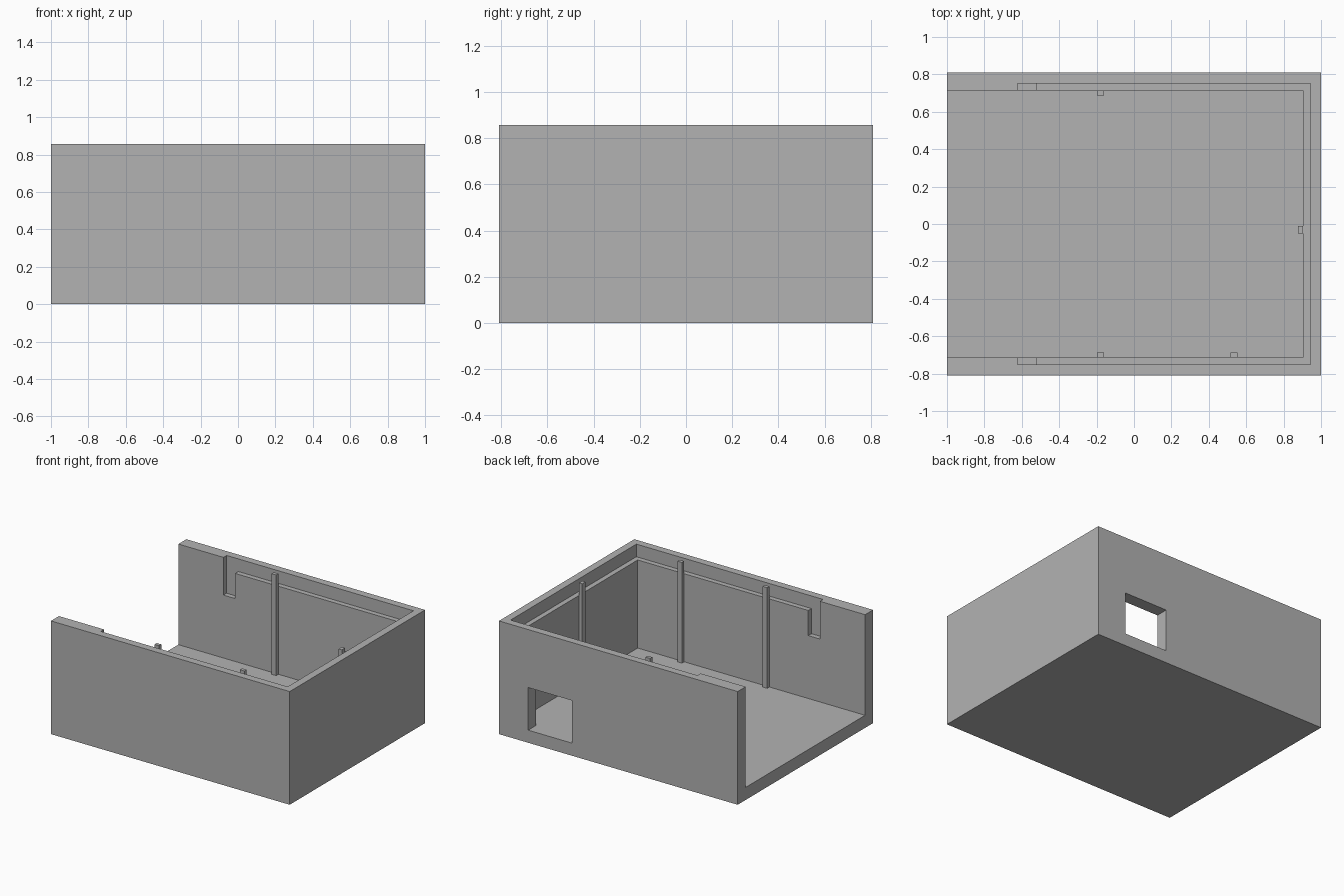
import bpy
import bmesh

if "Cube" in bpy.data.objects:
    bpy.data.objects.remove(bpy.data.objects["Cube"], do_unlink=True)

# Single plain grey
GREY = (0.448, 0.448, 0.448, 1.0)
grey = bpy.data.materials.new("plain grey")
grey.use_nodes = True
grey.diffuse_color = GREY
grey.node_tree.nodes["Principled BSDF"].inputs["Base Color"].default_value = GREY


def box(name, low, high):
    """Axis-aligned box between two corners."""
    bm = bmesh.new()
    bmesh.ops.create_cube(bm, size=1)
    for v in bm.verts:
        v.co = [low[i] if v.co[i] < 0 else high[i] for i in range(3)]
    mesh = bpy.data.meshes.new(name)
    bm.to_mesh(mesh)
    bm.free()
    mesh.materials.append(grey)
    obj = bpy.data.objects.new(name, mesh)
    bpy.context.scene.collection.objects.link(obj)
    return obj


def cut(target, name, low, high):
    """Subtract a box from the target, then discard the cutter."""
    cutter = box(name, low, high)
    cutter.hide_render = True
    mod = target.modifiers.new(name, 'BOOLEAN')
    mod.operation = 'DIFFERENCE'
    mod.solver = 'EXACT'
    mod.object = cutter
    bpy.context.view_layer.objects.active = target
    bpy.ops.object.modifier_apply(modifier=name)
    bpy.data.objects.remove(cutter, do_unlink=True)


# Main proportions: the long side is 21 wall thicknesses
WALL = 2 / 21
HALF_Y = 8.5 * WALL
TOP = 9 * WALL
IN_X, IN_Y = 1 - WALL, HALF_Y - WALL
REC_X, REC_Y = 1 - 0.6 * WALL, HALF_Y - 0.6 * WALL
START = -0.622

# Open-topped shell with one open end
shell = box("room_shell", (-1, -HALF_Y, 0), (1, HALF_Y, TOP))
cut(shell, "room_cutter", (-1.2, -IN_Y, WALL), (IN_X, IN_Y, 1.2))

# Recessed rim ledge and the deeper slot at its open end
cut(shell, "rim_cutter", (START, -REC_Y, 8 * WALL), (REC_X, REC_Y, 1.2))
cut(shell, "slot_cutter", (START, -REC_Y, 6 * WALL), (-1 + 5 * WALL, REC_Y, 1.2))

# Floor-level opening in the back wall
cut(shell, "opening_cutter", (0.39, IN_Y - 0.1, WALL), (0.755, 1, 0.418))

# Slim posts against the inner walls
W, D = 0.019, 0.027
for name, x, side in (("front_post_near_opening", -0.18, -1),
                      ("front_post_far", 0.535, -1),
                      ("back_post", -0.18, 1)):
    ys = sorted((side * IN_Y, side * (IN_Y - D)))
    box(name, (x - W, ys[0], WALL), (x + W, ys[1], TOP))
box("end_post", (IN_X - D, -0.031 - W, WALL), (IN_X, -0.031 + W, TOP))
